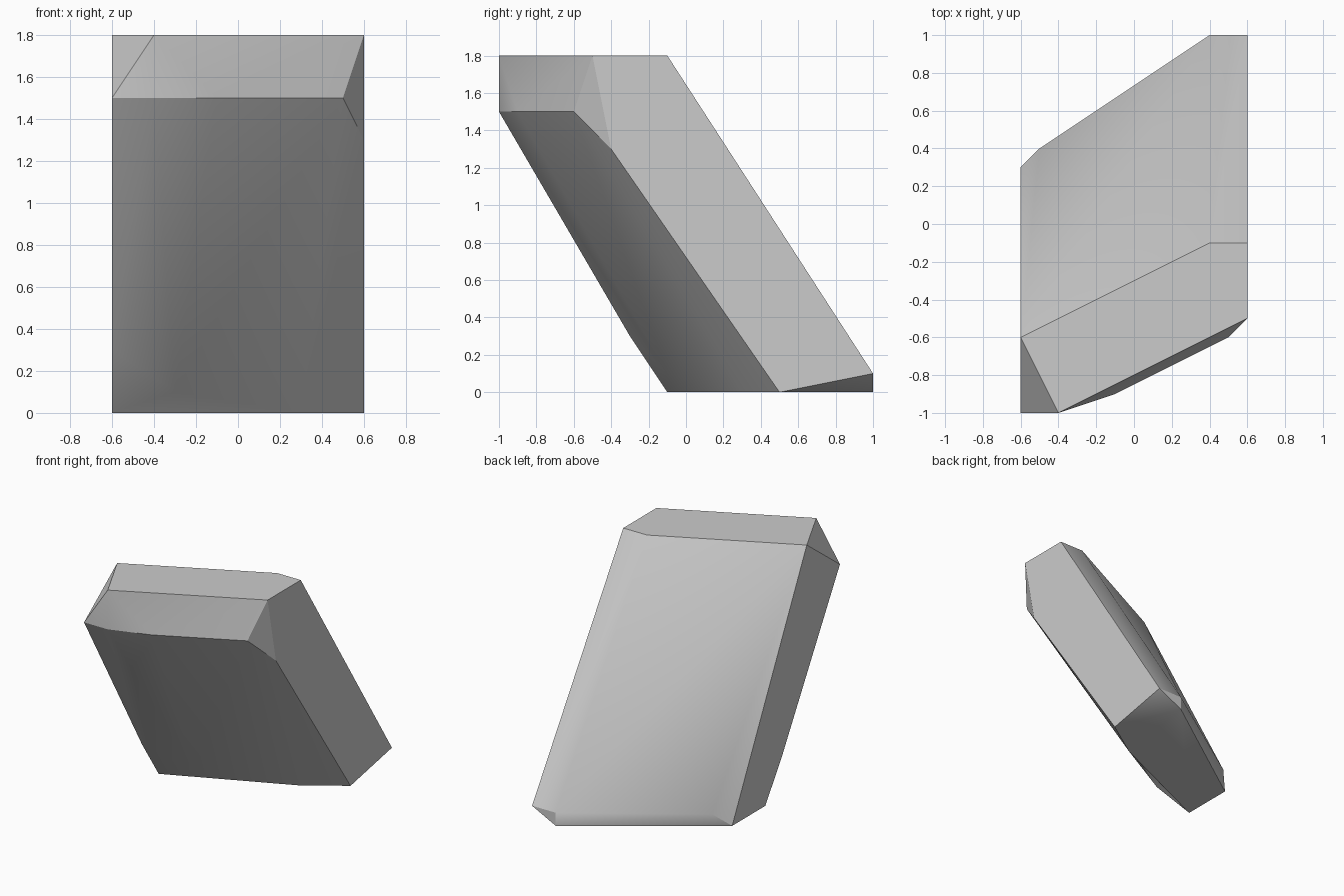
import bpy
import bmesh
import math

cube = bpy.data.objects.get("Cube")
if cube:
    bpy.data.objects.remove(cube, do_unlink=True)

# Corner rings of the slanted block, in tenths of a unit
top_rim = [(-6, -6, 18), (4, -1, 18), (6, -1, 18), (6, -5, 18), (-4, -10, 18)]
front_lip = [(-6, -10, 15), (-4, -10, 15), (-1, -9, 15), (5, -6, 15), (6, -4, 13)]
lower_rim = [(6, 10, 1), (4, 10, 1), (-5, 4, 1), (-6, -3, 3), (-3, -1, 1)]
base = [(-6, -1, 0), (3, 3, 0), (6, 5, 0), (4, 10, 0), (-6, 3, 0)]


def stone_material():
    mat = bpy.data.materials.new("stone grey")
    colour = (0.6, 0.6, 0.6, 1)
    mat.use_nodes = True
    mat.diffuse_color = colour
    mat.node_tree.nodes["Principled BSDF"].inputs["Base Color"].default_value = colour
    return mat


def faceted_block(name, rings, material):
    """Wrap a convex skin round the corner rings."""
    bm = bmesh.new()
    for ring in rings:
        for corner in ring:
            bm.verts.new([c / 10 for c in corner])
    hull = bmesh.ops.convex_hull(bm, input=bm.verts)
    spare = {g for g in hull["geom_interior"] + hull["geom_unused"]
             if isinstance(g, bmesh.types.BMVert)}
    bmesh.ops.delete(bm, geom=list(spare), context="VERTS")
    # Merge the flat triangles into clean facets
    bmesh.ops.dissolve_limit(bm, angle_limit=math.radians(1),
                             verts=bm.verts, edges=bm.edges)
    bmesh.ops.recalc_face_normals(bm, faces=bm.faces)
    mesh = bpy.data.meshes.new(name)
    bm.to_mesh(mesh)
    bm.free()
    mesh.materials.append(material)
    obj = bpy.data.objects.new(name, mesh)
    bpy.context.collection.objects.link(obj)
    return obj


rock = faceted_block("leaning_rock", [top_rim, front_lip, lower_rim, base],
                     stone_material())

# Soft shading across shallow facets, crisp main edges
bpy.ops.object.select_all(action="DESELECT")
rock.select_set(True)
bpy.context.view_layer.objects.active = rock
bpy.ops.object.shade_smooth_by_angle(angle=math.radians(30))
